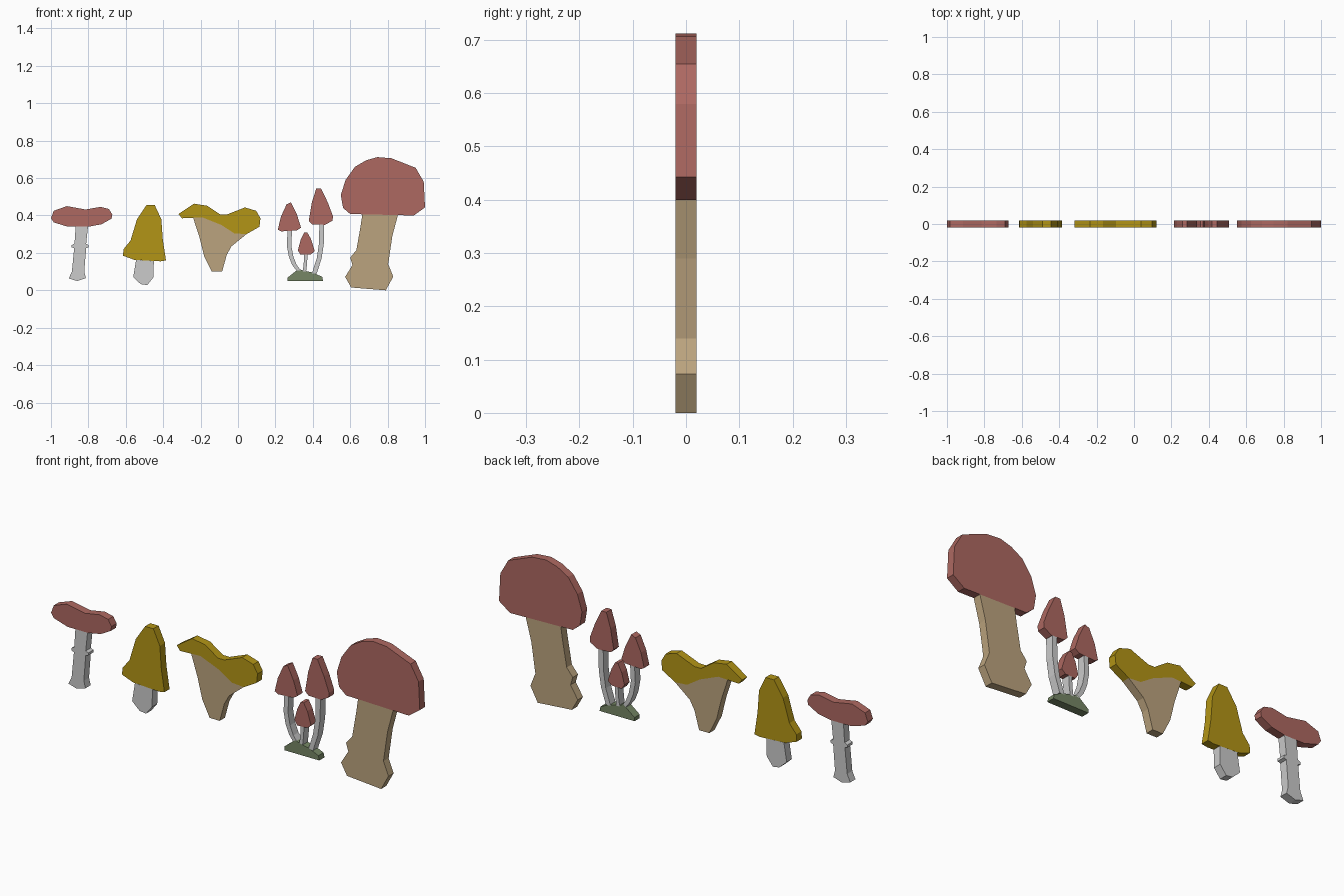
import bpy, bmesh
from mathutils import Vector

HALF = 0.02  # half thickness of every cut-out


def material(name, rgb):
    m = bpy.data.materials.new(name)
    m.diffuse_color = (*rgb, 1)
    return m


RED = material("red_cap", (0.42, 0.14, 0.12))
YELLOW = material("yellow_cap", (0.45, 0.30, 0.008))
TAN = material("tan_stem", (0.50, 0.37, 0.21))
GREEN = material("moss", (0.18, 0.24, 0.13))


def slab(name, outline, mat=None):
    """Extrude an x-z outline through the common thickness."""
    bm = bmesh.new()
    face = bm.faces.new([bm.verts.new((x, -HALF, z)) for x, z in outline])
    ext = bmesh.ops.extrude_face_region(bm, geom=[face], use_keep_orig=True)
    verts = [g for g in ext["geom"] if isinstance(g, bmesh.types.BMVert)]
    bmesh.ops.translate(bm, vec=(0, 2 * HALF, 0), verts=verts)
    bmesh.ops.recalc_face_normals(bm, faces=bm.faces)
    mesh = bpy.data.meshes.new(name)
    bm.to_mesh(mesh)
    bm.free()
    if mat:
        mesh.materials.append(mat)
    ob = bpy.data.objects.new(name, mesh)
    bpy.context.collection.objects.link(ob)
    return ob


def ribbon(name, path, width):
    """Thin curved stem: offset a centre line sideways in x."""
    left = [(x - width / 2, z) for x, z in path]
    right = [(x + width / 2, z) for x, z in reversed(path)]
    slab(name, left + right)


# Flat-capped mushroom with a ringed stem
slab("flat_cap", [(-1, .385), (-.985, .425), (-.915, .45), (-.815, .432), (-.735, .446),
                  (-.69, .435), (-.672, .405), (-.676, .383), (-.73, .353), (-.80, .34),
                  (-.91, .34), (-.985, .363)], RED)
slab("flat_cap_stem", [(-.868, .34), (-.802, .34), (-.812, .248), (-.798, .242), (-.798, .23),
                       (-.812, .225), (-.822, .10), (-.813, .065), (-.86, .05), (-.905, .063),
                       (-.888, .10), (-.876, .225), (-.889, .23), (-.889, .242), (-.874, .25)])

# Bell-capped mushroom
slab("bell_cap", [(-.49, .455), (-.445, .455), (-.41, .38), (-.402, .27), (-.385, .16),
                  (-.415, .155), (-.555, .163), (-.615, .185), (-.612, .22), (-.575, .265),
                  (-.54, .38)], YELLOW)
slab("bell_cap_stem", [(-.545, .162), (-.45, .157), (-.452, .07), (-.485, .028),
                       (-.52, .033), (-.56, .07)])

# Funnel mushroom: wavy cap and stem share one seam
seam = [(-.24, .388), (-.19, .39), (-.09, .35), (-.02, .305), (.045, .30)]
slab("wavy_cap", [(-.30, .385), (-.318, .408), (-.235, .463), (-.165, .452), (-.095, .405),
                  (-.06, .405), (.037, .443), (.097, .425), (.12, .385), (.115, .34)]
     + seam[::-1], YELLOW)
slab("funnel_stem", seam + [(-.035, .235), (-.06, .19), (-.085, .10), (-.14, .10),
                            (-.18, .18), (-.205, .28)], TAN)

# Cluster of three small mushrooms on moss
slab("cluster_left_cap", [(.213, .325), (.23, .395), (.26, .46), (.283, .47), (.315, .405),
                          (.337, .335), (.315, .32), (.23, .315)], RED)
slab("cluster_right_cap", [(.378, .37), (.395, .47), (.418, .543), (.445, .543), (.48, .47),
                           (.508, .395), (.505, .372), (.465, .35), (.395, .353)], RED)
slab("cluster_middle_cap", [(.32, .213), (.335, .27), (.355, .31), (.37, .31), (.39, .275),
                            (.41, .21), (.39, .192), (.335, .19)], RED)
ribbon("cluster_left_stem", [(.277, .318), (.273, .24), (.284, .18), (.302, .135),
                             (.325, .105)], .024)
ribbon("cluster_right_stem", [(.448, .351), (.446, .25), (.434, .17), (.408, .09)], .026)
ribbon("cluster_middle_stem", [(.363, .191), (.360, .14), (.355, .10)], .018)
slab("moss_base", [(.265, .05), (.265, .068), (.325, .115), (.35, .105), (.40, .095),
                   (.45, .072), (.455, .05)], GREEN)

# Large mushroom
slab("large_cap", [(.558, .46), (.55, .51), (.575, .59), (.625, .66), (.685, .695),
                   (.745, .712), (.82, .706), (.95, .655), (.993, .58), (1, .443),
                   (.94, .40), (.60, .408), (.562, .44)], RED)
slab("large_stem", [(.665, .407), (.855, .402), (.825, .29), (.803, .14), (.83, .073),
                    (.79, 0), (.605, .015), (.573, .072), (.612, .135), (.60, .175),
                    (.633, .215), (.655, .34)], TAN)
